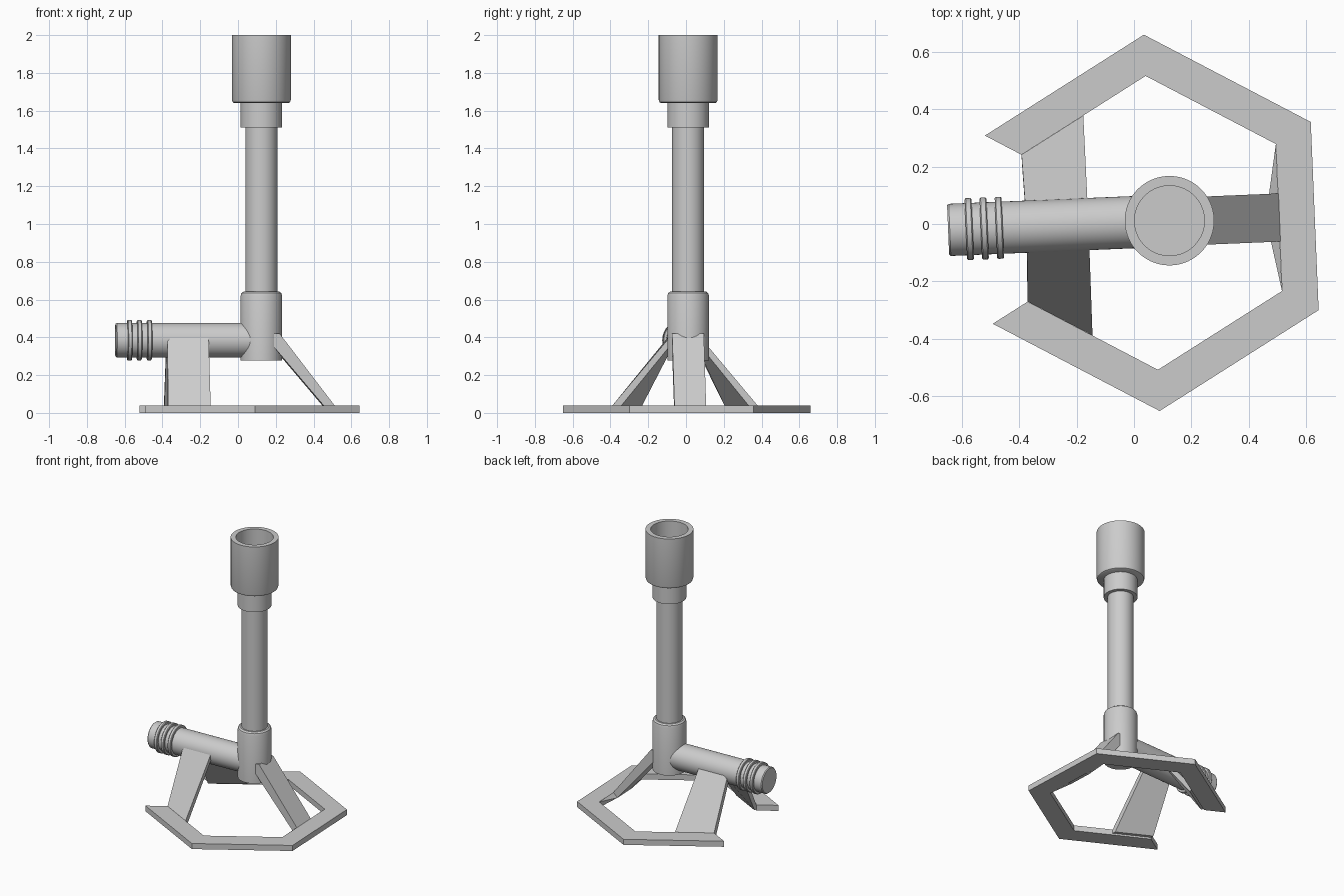
import bpy, bmesh
from math import radians, sin, cos, pi
from mathutils import Matrix

if "Cube" in bpy.data.objects:
    bpy.data.objects.remove(bpy.data.objects["Cube"])

# Whole model is symmetric in a frame turned slightly about z
FRAME = Matrix.Translation((0.062, 0.004, 0)) @ Matrix.Rotation(radians(2.4), 4, 'Z')
COL_X, COL_Y = 0.062, 0.005
ARM_Z = 0.385


def finish(bm, name, matrix, smooth=False):
    bmesh.ops.recalc_face_normals(bm, faces=bm.faces)
    me = bpy.data.meshes.new(name)
    bm.to_mesh(me)
    bm.free()
    ob = bpy.data.objects.new(name, me)
    bpy.context.collection.objects.link(ob)
    ob.matrix_world = matrix
    if smooth:
        bpy.ops.object.select_all(action='DESELECT')
        ob.select_set(True)
        bpy.context.view_layer.objects.active = ob
        bpy.ops.object.shade_smooth_by_angle(angle=radians(35))
    return ob


def lathe(name, profile, matrix, n=64):
    """Closed solid of revolution about local z; profile of (radius, z) starts and ends on the axis."""
    bm = bmesh.new()
    vs = [bm.verts.new((r, 0, z)) for r, z in profile]
    es = [bm.edges.new(p) for p in zip(vs, vs[1:])]
    bmesh.ops.spin(bm, geom=vs + es, cent=(0, 0, 0), axis=(0, 0, 1),
                   angle=2 * pi, steps=n, use_duplicate=False)
    bmesh.ops.remove_doubles(bm, verts=bm.verts, dist=1e-5)
    return finish(bm, name, matrix, True)


def loft(name, a, b):
    """Solid between two matching polygons."""
    bm = bmesh.new()
    va = [bm.verts.new(p) for p in a]
    vb = [bm.verts.new(p) for p in b]
    n = len(a)
    bm.faces.new(va)
    bm.faces.new(vb[::-1])
    for i in range(n):
        j = (i + 1) % n
        bm.faces.new((va[i], vb[i], vb[j], va[j]))
    return finish(bm, name, FRAME)


# Base: flat hexagonal band with its left side missing
angles = [radians(150 - 60 * i) for i in range(6)]
outline = ([(0.657 * cos(t), 0.657 * sin(t)) for t in angles] +
           [(0.513 * cos(t), 0.513 * sin(t)) for t in reversed(angles)])
loft("base_band", [(x, y, 0) for x, y in outline], [(x, y, 0.04) for x, y in outline])

# Upright: lower collar, tube, upper collar and cup
column = FRAME @ Matrix.Translation((COL_X, COL_Y, 0))
lathe("lower_collar", [(0, 0.277), (0.11, 0.277), (0.11, 0.62), (0.106, 0.634),
                       (0.095, 0.642), (0, 0.642)], column)
lathe("barrel_tube", [(0, 0.60), (0.085, 0.60), (0.085, 1.55), (0, 1.55)], column)
lathe("upper_collar", [(0, 1.51), (0.11, 1.51), (0.11, 1.65), (0, 1.65)], column)
lathe("top_cup", [(0, 1.64), (0.143, 1.64), (0.152, 1.645), (0.156, 1.657), (0.156, 2.0),
                  (0.122, 2.0), (0.122, 1.68), (0, 1.68)], column)

# Side inlet pipe with three hose rings
arm = FRAME @ Matrix.Translation((0, COL_Y, ARM_Z)) @ Matrix.Rotation(radians(90), 4, 'Y')
lathe("inlet_pipe", [(0, -0.711), (0.086, -0.711), (0.091, -0.705), (0.091, COL_X), (0, COL_X)], arm)
for i, x in enumerate((-0.637, -0.585, -0.532)):
    lathe(f"hose_ring_{i + 1}", [(0, x - 0.012), (0.104, x - 0.012), (0.108, x - 0.008),
                                 (0.108, x + 0.008), (0.104, x + 0.012), (0, x + 0.012)], arm)

# Right leg: slanted plate from lower collar to base
prof = [(0.446, 0.04), (0.155, 0.42), (0.12, 0.42), (0.12, 0.355), (0.413, 0.01), (0.446, 0.01)]
loft("right_leg", [(x, -0.084, z) for x, z in prof], [(x, 0.084, z) for x, z in prof])

for s, side in ((-1, "front"), (1, "back")):
    # Small sloped fillet between leg foot and base corner
    bm = bmesh.new()
    for p in ((0.444, 0.2565, 0.04), (0.444, 0.2565, 0), (0.444, 0.084, 0.04),
              (0.444, 0.084, 0), (0.413, 0.084, 0.01)):
        bm.verts.new((p[0], s * p[1], p[2]))
    bmesh.ops.convex_hull(bm, input=bm.verts)
    finish(bm, side + "_foot_fillet", FRAME)

    # Pipe leg: plate whose foot follows the skewed base edge
    ends = []
    for x_top, x_foot, y_foot in ((-0.438, -0.444, 0.2565), (-0.221, -0.223, 0.384)):
        ends.append([(x_top, s * 0.065, 0.42), (x_foot, s * y_foot, 0.04), (x_foot, s * y_foot, 0.012),
                     (x_foot, s * (y_foot - 0.025), 0.012), (x_top, s * 0.035, 0.41)])
    loft(side + "_pipe_leg", *ends)
